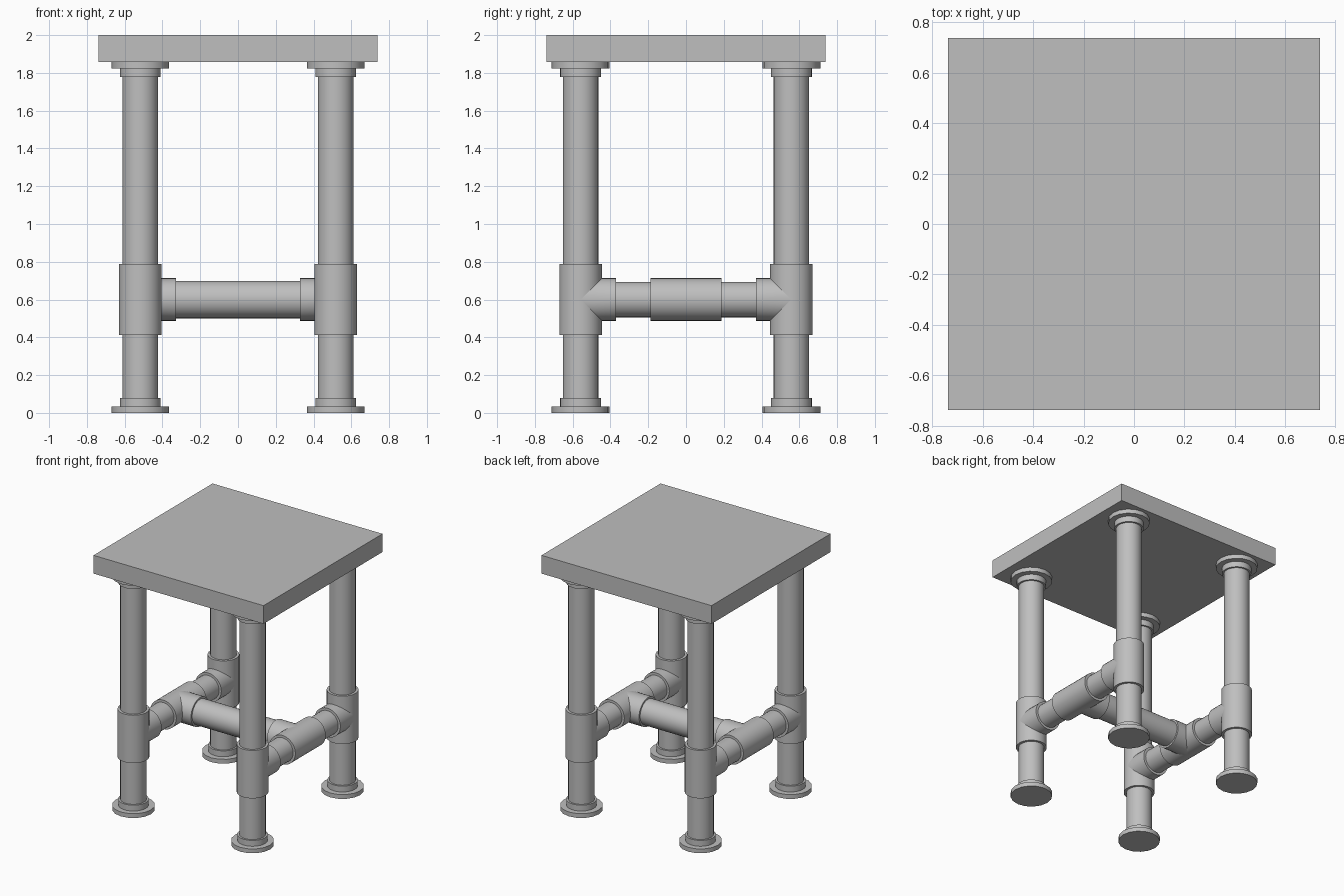
import bpy, bmesh, math
from mathutils import Vector, Matrix

cube = bpy.data.objects.get("Cube")
if cube:
    bpy.data.objects.remove(cube, do_unlink=True)

grey = bpy.data.materials.new("plain grey")
grey.use_nodes = True
GREY = (0.52, 0.52, 0.52, 1)
grey.diffuse_color = GREY
grey.node_tree.nodes["Principled BSDF"].inputs["Base Color"].default_value = GREY

LEG_X, LEG_Y, RAIL_Z = 0.517, 0.558, 0.60
PIPE_R, TEE_R, TEE_HALF = 0.094, 0.113, 0.188
SLAB_Z = 1.857
SIDES = 32


def finish(bm, name):
    bmesh.ops.recalc_face_normals(bm, faces=bm.faces)
    mesh = bpy.data.meshes.new(name)
    bm.to_mesh(mesh)
    bm.free()
    mesh.materials.append(grey)
    obj = bpy.data.objects.new(name, mesh)
    bpy.context.collection.objects.link(obj)
    bpy.ops.object.select_all(action='DESELECT')
    obj.select_set(True)
    bpy.context.view_layer.objects.active = obj
    bpy.ops.object.shade_smooth_by_angle(angle=math.radians(35))
    return obj


def add_rod(bm, start, end, radius, sides=SIDES):
    """Capped cylinder between two points; returns its vertices."""
    start, end = Vector(start), Vector(end)
    axis = end - start
    turn = axis.to_track_quat('Z', 'Y').to_matrix().to_4x4()
    place = Matrix.Translation((start + end) / 2) @ turn
    return bmesh.ops.create_cone(bm, cap_ends=True, segments=sides, radius1=radius,
                                 radius2=radius, depth=axis.length, matrix=place)["verts"]


def rod(name, start, end, radius, sides=SIDES):
    bm = bmesh.new()
    add_rod(bm, start, end, radius, sides)
    finish(bm, name)


def tee(name, centre, run, branch):
    """Straight sleeve with a branch whose inner end is mitred to the sleeve."""
    bm = bmesh.new()
    centre, run, branch = Vector(centre), Vector(run), Vector(branch)
    add_rod(bm, centre - run * TEE_HALF, centre + run * TEE_HALF, TEE_R)
    verts = add_rod(bm, centre, centre + branch * TEE_HALF, TEE_R)
    inner = [v for v in verts if (v.co - centre).dot(branch) < TEE_HALF / 2]
    caps = [f for f in bm.faces if all(v in inner for v in f.verts)]
    bmesh.ops.delete(bm, geom=caps, context='FACES_ONLY')
    for v in inner:
        v.co += branch * abs((v.co - centre).dot(run))
    finish(bm, name)


# Square top
bm = bmesh.new()
bmesh.ops.create_cube(bm, size=1, matrix=Matrix.Translation((0, 0, (SLAB_Z + 2) / 2))
                      @ Matrix.Diagonal((1.476, 1.476, 2 - SLAB_Z, 1)))
finish(bm, "table_top")

# Four pipe legs with flanges at both ends
for sx, side in ((-1, "right"), (1, "left")):
    x = sx * LEG_X
    for sy, end in ((-1, "front"), (1, "back")):
        y = sy * LEG_Y
        tag = f"{end}_{side}"
        rod(f"{tag}_leg", (x, y, 0.02), (x, y, SLAB_Z - 0.02), PIPE_R)
        for part, z, up in (("foot", 0, 1), ("top", SLAB_Z, -1)):
            rod(f"{tag}_{part}_flange", (x, y, z), (x, y, z + up * 0.034), 0.153, 16)
            rod(f"{tag}_{part}_collar", (x, y, z + up * 0.034), (x, y, z + up * 0.08), 0.108)
        tee(f"{tag}_leg_tee", (x, y, RAIL_Z), (0, 0, 1), (0, -sy, 0))
        # Short rail from the leg tee to the middle tee
        rod(f"{tag}_side_rail", (x, sy * 0.15, RAIL_Z), (x, sy * 0.40, RAIL_Z), PIPE_R)
    tee(f"{side}_middle_tee", (x, 0, RAIL_Z), (0, 1, 0), (-sx, 0, 0))

# Rail joining the two sides
rod("cross_rail", (-0.36, 0, RAIL_Z), (0.36, 0, RAIL_Z), 0.099)
